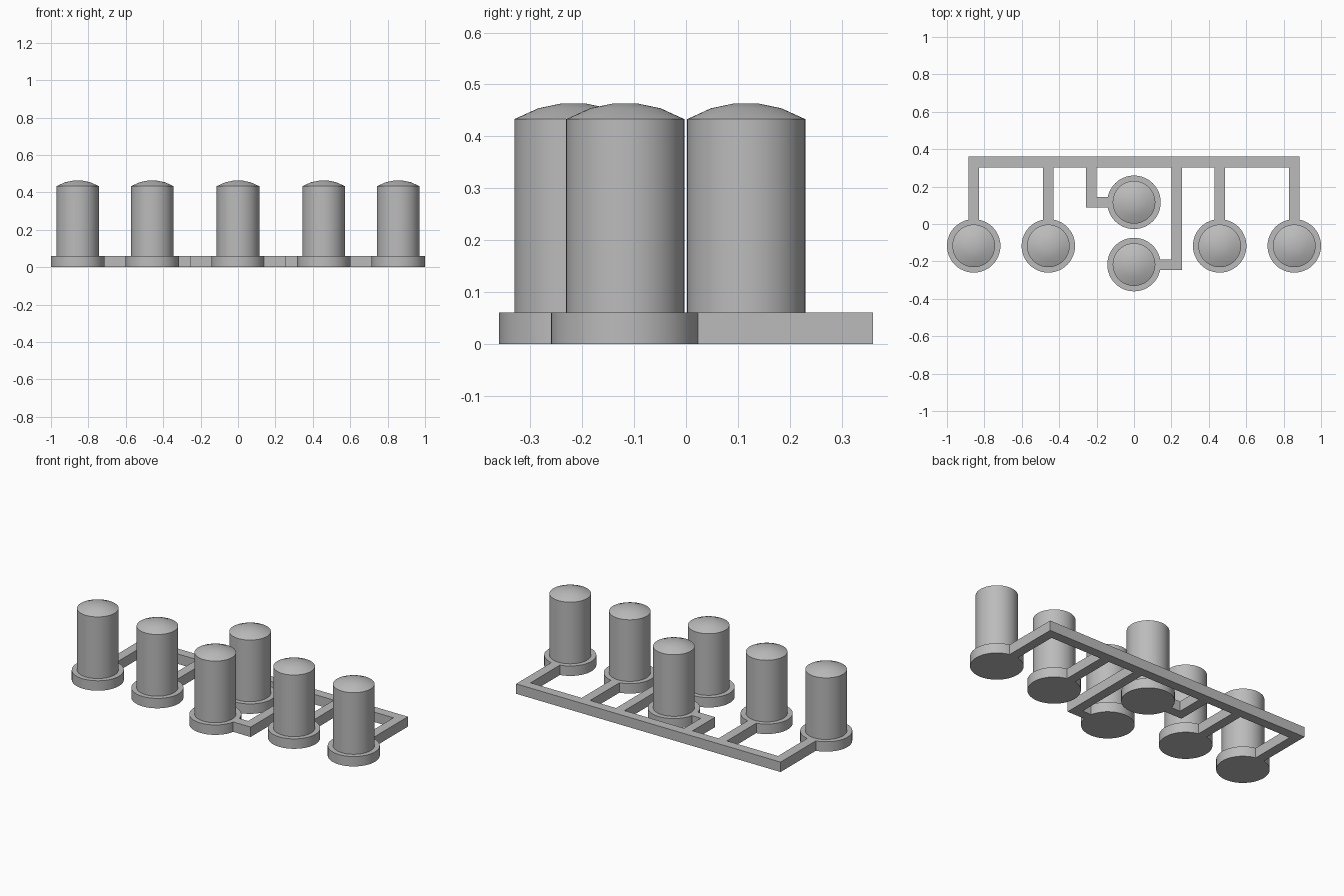
import bpy
import bmesh
import math

if "Cube" in bpy.data.objects:
    bpy.data.objects.remove(bpy.data.objects["Cube"], do_unlink=True)

GREY = (0.5, 0.5, 0.5, 1)
metal = bpy.data.materials.new("plain grey")
metal.use_nodes = True
metal.diffuse_color = GREY
metal.node_tree.nodes["Principled BSDF"].inputs["Base Color"].default_value = GREY

SIDES = 48
BASE_R, BASE_H = 0.143, 0.06
PIPE = 0.057       # pipe width
BACK = 0.36        # rear edge of the manifold
REACH = 0.139      # pipes end just inside the round bases


def finish(bm, name):
    bmesh.ops.recalc_face_normals(bm, faces=bm.faces)
    mesh = bpy.data.meshes.new(name)
    bm.to_mesh(mesh)
    bm.free()
    mesh.materials.append(metal)
    obj = bpy.data.objects.new(name, mesh)
    bpy.context.collection.objects.link(obj)
    return obj


def lathe(name, profile, x, y):
    """Closed solid of revolution from (radius, height) points."""
    bm = bmesh.new()
    rings = []
    for r, z in profile:
        rings.append([bm.verts.new((r * math.cos(a), r * math.sin(a), z))
                      for a in (math.tau * i / SIDES for i in range(SIDES))])
    for low, high in zip(rings, rings[1:]):
        for i in range(SIDES):
            j = (i + 1) % SIDES
            bm.faces.new((low[i], low[j], high[j], high[i]))
    bm.faces.new(rings[0])
    bm.faces.new(rings[-1])
    obj = finish(bm, name)
    obj.location = (x, y, 0)
    bpy.ops.object.select_all(action="DESELECT")
    obj.select_set(True)
    bpy.context.view_layer.objects.active = obj
    bpy.ops.object.shade_smooth_by_angle(angle=math.radians(20))


def bar(name, x0, x1, y0, y1):
    """Rectangular pipe lying on the ground."""
    bm = bmesh.new()
    corners = [bm.verts.new((x, y, 0)) for x, y in ((x0, y0), (x1, y0), (x1, y1), (x0, y1))]
    face = bm.faces.new(corners)
    top = bmesh.ops.extrude_face_region(bm, geom=[face])["geom"]
    for v in top:
        if isinstance(v, bmesh.types.BMVert):
            v.co.z = BASE_H
    finish(bm, name)


# Stepped base, cylindrical wall and shallow dome as one profile
TANK = [(BASE_R, 0), (BASE_R, BASE_H), (0.114, BASE_H), (0.114, 0.433),
        (0.068, 0.454), (0.025, 0.463)]
tanks = {
    "outer_right": (-0.857, -0.117), "inner_right": (-0.458, -0.117),
    "inner_left": (0.458, -0.117), "outer_left": (0.857, -0.117),
    "centre_rear": (0, 0.116), "centre_front": (0, -0.217),
}
for name, (x, y) in tanks.items():
    lathe(name + "_tank", TANK, x, y)

# Rear manifold bar
h = PIPE / 2
inner = BACK - PIPE
bar("manifold", -0.857 - h, 0.857 + h, inner, BACK)

# Straight branches to the side tanks, elbowed ones to the centre pair
for name, (x, y) in tanks.items():
    if x:
        bar(name + "_branch", x - h, x + h, y + REACH, inner)
    else:
        side = -1 if y > 0 else 1
        bend = side * 0.228
        bar(name + "_branch", bend - h, bend + h, y - h, inner)
        ends = sorted((side * REACH, bend - side * h))
        bar(name + "_elbow", ends[0], ends[1], y - h, y + h)
